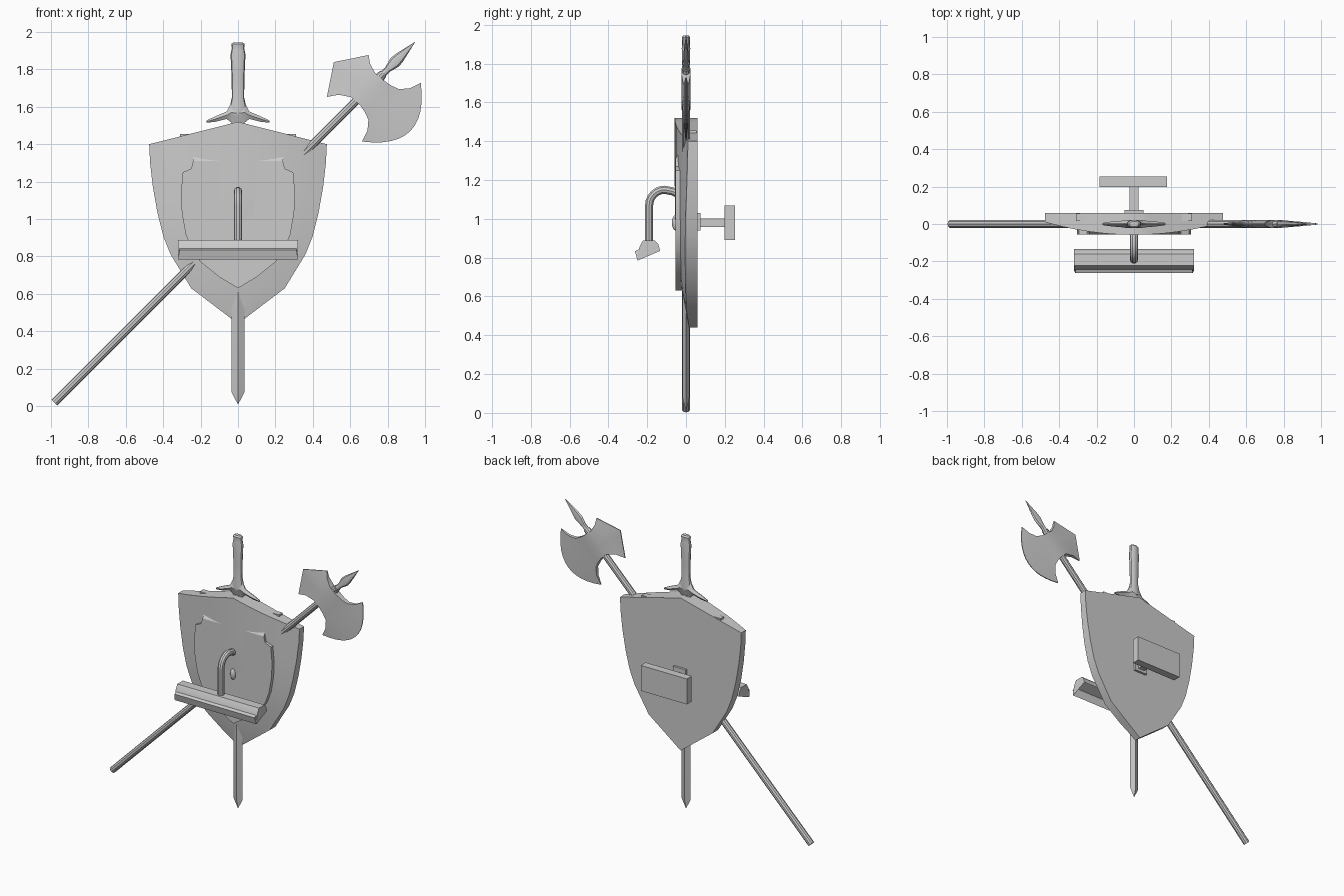
import bpy, bmesh
from math import sin, cos, pi, radians, sqrt

if "Cube" in bpy.data.objects:
    bpy.data.objects.remove(bpy.data.objects["Cube"])


def finish(name, bm, loc=(0, 0, 0), rot=0):
    bmesh.ops.remove_doubles(bm, verts=bm.verts, dist=1e-4)
    bmesh.ops.recalc_face_normals(bm, faces=bm.faces)
    me = bpy.data.meshes.new(name)
    bm.to_mesh(me)
    bm.free()
    ob = bpy.data.objects.new(name, me)
    bpy.context.collection.objects.link(ob)
    ob.location = loc
    ob.rotation_euler.y = rot
    return ob


def box(name, center, size):
    bm = bmesh.new()
    bmesh.ops.create_cube(bm, size=1)
    bmesh.ops.scale(bm, vec=size, verts=bm.verts)
    return finish(name, bm, center)


def grid_solid(name, front, back, **kw):
    """Closed solid between two equal grids of points."""
    bm = bmesh.new()
    f, b = [[[bm.verts.new(p) for p in row] for row in g] for g in (front, back)]
    n, m = len(f), len(f[0])
    for g in (f, b):
        for i in range(n - 1):
            for j in range(m - 1):
                bm.faces.new((g[i][j], g[i][j + 1], g[i + 1][j + 1], g[i + 1][j]))
    edge = ([(0, j) for j in range(m)] + [(i, m - 1) for i in range(1, n)]
            + [(n - 1, j) for j in range(m - 2, -1, -1)] + [(i, 0) for i in range(n - 2, 0, -1)])
    for (i, j), (k, l) in zip(edge, edge[1:] + edge[:1]):
        bm.faces.new((f[i][j], f[k][l], b[k][l], b[i][j]))
    return finish(name, bm, **kw)


def rings(name, profile, sides, **kw):
    """Loft of elliptical rings (z, rx, ry) along local z."""
    bm = bmesh.new()
    loops = [[bm.verts.new((rx * cos(2 * pi * k / sides), ry * sin(2 * pi * k / sides), z))
              for k in range(sides)] for z, rx, ry in profile]
    for a, b in zip(loops, loops[1:]):
        for k in range(sides):
            bm.faces.new((a[k], a[(k + 1) % sides], b[(k + 1) % sides], b[k]))
    bm.faces.new(loops[0])
    bm.faces.new(loops[-1])
    return finish(name, bm, **kw)


def prism(name, pts, axis, lo, hi):
    """Profile extruded along x or y."""
    bm = bmesh.new()
    put = lambda a, b, t: (t, a, b) if axis == 'x' else (a, t, b)
    face = bm.faces.new([bm.verts.new(put(a, b, lo)) for a, b in pts])
    ext = bmesh.ops.extrude_face_region(bm, geom=[face])['geom']
    d = (hi - lo, 0, 0) if axis == 'x' else (0, hi - lo, 0)
    bmesh.ops.translate(bm, vec=d, verts=[v for v in ext if isinstance(v, bmesh.types.BMVert)])
    if not face.is_valid or len(bm.faces) < len(pts) + 2:
        bm.faces.new([v for v in face.verts])
    bmesh.ops.recalc_face_normals(bm, faces=bm.faces)
    return bm


S = [k / 6 - 1 for k in range(13)]

# Domed heater shield with flat back
outline = [(.475, 1.40), (.47, 1.30), (.455, 1.17), (.43, 1.03), (.40, .91),
           (.36, .81), (.25, .63), (.125, .535), (0, .44)]
def dome(x, z):
    return -.058 + .3 * x * x + .17 * max(0, 1.1 - z) ** 2
front, back = [], []
for i, (w, z) in enumerate(outline):
    row = [(s * w, z + (.12 * (1 - abs(s)) if i == 0 else 0)) for s in S]
    front.append([(x, dome(x, zz), zz) for x, zz in row])
    back.append([(x, .06, zz) for x, zz in row])
grid_solid("shield", front, back)

# Flat raised panel on the shield front
panel = [(.24, 1.34, -.035), (.24, 1.31, -.055), (.25, 1.27, -.055), (.295, 1.25, -.055),
         (.305, 1.14, -.055), (.30, 1.03, -.055), (.28, .92, -.055), (.25, .84, -.055),
         (.20, .77, -.055), (.10, .69, -.055), (0, .63, -.055)]
grid_solid("shield_panel", [[(s * w, y, z) for s in S] for w, z, y in panel],
           [[(s * w, .02, z) for s in S] for w, z, y in panel])
for sx, side in ((-1, "left"), (1, "right")):
    box("top_tab_" + side, (sx * .275, .035, 1.44), (.07, .04, .03))

# Sword
rings("sword_blade", [(.01, .001, .001), (.075, .035, .017), (1.52, .035, .019)], 4)
rings("sword_grip", [(1.56, .05, .022), (1.61, .042, .022), (1.65, .033, .019), (1.75, .034, .019),
                     (1.88, .04, .022), (1.90, .036, .02), (1.915, .033, .02), (1.935, .036, .022),
                     (1.945, .025, .014)], 12)
guard = [(0, 1.50, 1.63, .022), (.035, 1.515, 1.625, .022), (.06, 1.535, 1.575, .018),
         (.12, 1.52, 1.55, .013), (.168, 1.515, 1.527, .006)]
guard = [(-x, a, b, t) for x, a, b, t in guard[:0:-1]] + guard
mid = lambda sg: [[(x, sg * .003, a), (x, sg * t, (a + b) / 2), (x, sg * .003, b)]
                  for x, a, b, t in guard]
grid_solid("sword_guard", mid(-1), mid(1))

# Battle axe along the diagonal
diag = dict(loc=(0, 0, 1.0), rot=radians(45))
rings("axe_handle", [(-1.388, .022, .022), (1.10, .022, .022)], 10, **diag)
rings("axe_spike", [(1.04, .028, .02), (1.085, .026, .02), (1.10, .018, .015), (1.13, .017, .014),
                    (1.185, .032, .014), (1.22, .028, .012), (1.338, .001, .001)], 8, **diag)
# stations: distance across, centre, half width, round bulge, pointed bulge, thickness
head = [(-.126, -.02, .158, 0, -.105, .003), (-.088, -.007, .117, 0, -.03, .012),
        (-.03, .004, .09, 0, 0, .022), (.03, .008, .092, 0, 0, .022),
        (.075, .008, .1, 0, 0, .018), (.118, .008, .116, .01, 0, .014),
        (.155, .008, .16, .06, 0, .01), (.176, .008, .222, .143, 0, .003)]
def head_side(sg):
    return [[(v + r * (1 - s * s) + p * (1 - abs(s)), sg * t, .976 + c + h * s) for s in S]
            for v, c, h, r, p, t in head]
grid_solid("axe_head", head_side(-1), head_side(1), **diag)

# Curved lamp arm
path = [(-.02, 1.12), (-.07, 1.142)]
path += [(-.11 + .08 * cos(radians(a)), 1.07 + .08 * sin(radians(a))) for a in range(90, 181, 15)]
path += [(-.19, .87)]
cu = bpy.data.curves.new("lamp_arm", 'CURVE')
cu.dimensions = '3D'
cu.bevel_depth = .022
cu.bevel_resolution = 3
cu.use_fill_caps = True
sp = cu.splines.new('POLY')
sp.points.add(len(path) - 1)
for pt, (y, z) in zip(sp.points, path):
    pt.co = (0, y, z, 1)
arm = bpy.data.objects.new("lamp_arm", cu)
bpy.context.collection.objects.link(arm)
bpy.context.view_layer.objects.active = arm
arm.select_set(True)
bpy.ops.object.convert(target='MESH')

# Long lamp shade, hollow underneath
bm = prism("lamp_shade", [(-.25, .785), (-.247, .82), (-.24, .855), (-.222, .888), (-.16, .888),
                          (-.143, .87), (-.133, .835)], 'x', -.32, .32)
under = min(bm.faces, key=lambda f: f.normal.z)
bmesh.ops.inset_region(bm, faces=[under], thickness=.01, depth=-.05)
finish("lamp_shade", bm)

# Switch knob on the shield front
bm = bmesh.new()
bmesh.ops.create_uvsphere(bm, u_segments=12, v_segments=8, radius=1)
bmesh.ops.scale(bm, vec=(.02, .02, .04), verts=bm.verts)
finish("switch_knob", bm, (0, -.053, .98))

# Wall mount behind
box("mount_flange", (0, .066, .985), (.1, .02, .09))
box("mount_post", (0, .135, .98), (.05, .15, .042))
box("wall_plate", (-.004, .226, .98), (.36, .055, .18))

# Smooth shading with sharp edges kept
for ob in bpy.context.scene.objects:
    ob.select_set(True)
    bpy.context.view_layer.objects.active = ob
bpy.ops.object.shade_smooth_by_angle(angle=radians(30))
